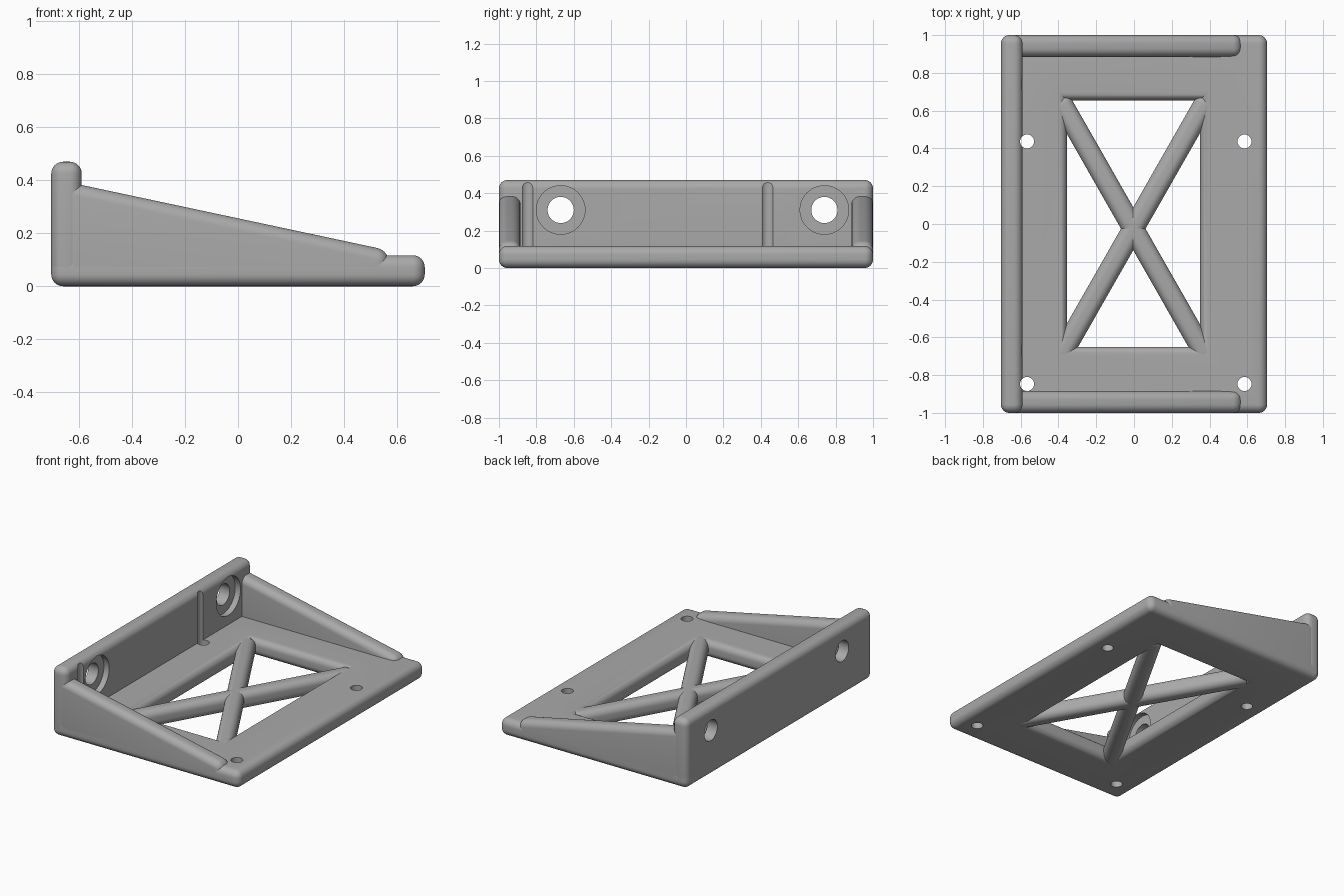
import bpy
import bmesh
from math import radians, pi
from mathutils import Matrix, Vector

cube = bpy.data.objects.get("Cube")
if cube:
    bpy.data.objects.remove(cube)

grey = bpy.data.materials.new("plain grey")
grey.use_nodes = True
COLOUR = (0.40, 0.40, 0.40, 1)
grey.diffuse_color = COLOUR
grey.node_tree.nodes["Principled BSDF"].inputs["Base Color"].default_value = COLOUR

R = 0.045          # edge rounding shared by every part
BASE = 0.117       # base thickness
X, Y = 0.705, 1.0  # half sizes
WALL = 0.115       # wall thickness


def finish(name, bm, keep_sharp=None):
    """Round the edges of a solid and make it an object."""
    bmesh.ops.recalc_face_normals(bm, faces=bm.faces)
    edges = [e for e in bm.edges if not (keep_sharp and keep_sharp(e))]
    bmesh.ops.bevel(bm, geom=edges, offset=R, segments=8, profile=0.5,
                    affect='EDGES', clamp_overlap=True)
    mesh = bpy.data.meshes.new(name)
    bm.to_mesh(mesh)
    bm.free()
    mesh.materials.append(grey)
    obj = bpy.data.objects.new(name, mesh)
    bpy.context.collection.objects.link(obj)
    return obj


def box(bm, low, high):
    low, high = Vector(low), Vector(high)
    matrix = Matrix.Translation((low + high) / 2) @ Matrix.Diagonal((*(high - low), 1))
    bmesh.ops.create_cube(bm, size=1, matrix=matrix)


def rounded_box(name, low, high):
    bm = bmesh.new()
    box(bm, low, high)
    return finish(name, bm)


def extrude(bm, face, vector):
    made = bmesh.ops.extrude_face_region(bm, geom=face)
    verts = [g for g in made["geom"] if isinstance(g, bmesh.types.BMVert)]
    bmesh.ops.translate(bm, verts=verts, vec=vector)


# Base frame with a rectangular window, inner upright corners left mitred
def base_frame():
    bm = bmesh.new()

    def ring(x0, x1, y0, y1):
        return [bm.verts.new((x, y, 0)) for x, y in
                ((x0, y0), (x1, y0), (x1, y1), (x0, y1))]

    outer = ring(-X, X, -Y, Y)
    inner = ring(-0.355, 0.35, -0.65, 0.655)
    faces = [bm.faces.new((outer[i], outer[i - 3], inner[i - 3], inner[i]))
             for i in range(4)]
    extrude(bm, faces, (0, 0, BASE))

    def skip(edge):
        a, b = (v.co for v in edge.verts)
        upright = abs(a.z - b.z) > 0.01
        flat = all(abs(f.normal.z) > 0.9 for f in edge.link_faces)
        return flat or (upright and abs(a.x) < 0.5)

    return finish("base_frame", bm, skip)


# Sloping side rib, its ends buried in the wall and the base
def side_rib(name, y0):
    bm = bmesh.new()
    outline = ((-0.66, 0), (0.57, 0), (0.57, 0.135), (-0.66, 0.397))
    face = bm.faces.new([bm.verts.new((x, y0, z)) for x, z in outline])
    extrude(bm, [face], (0, WALL, 0))
    return finish(name, bm)


frame = base_frame()
wall = rounded_box("mounting_wall", (-X, -Y, 0), (-X + WALL, Y, 0.47))
parts = [frame, wall, side_rib("right_rib", -Y), side_rib("left_rib", Y - WALL)]

# Crossed struts in the window
for name, side in (("strut_rising", -1), ("strut_falling", 1)):
    strut = rounded_box(name, (-0.0565, -0.8, 0), (0.0565, 0.8, BASE))
    strut.data.transform(Matrix.Translation((-0.004, -0.025, 0))
                         @ Matrix.Rotation(radians(29.7 * side), 4, 'Z'))
    parts.append(strut)


# Round cuts
def drill(targets, centre, radius, depth, axis):
    bm = bmesh.new()
    turn = Matrix.Rotation(pi / 2, 4, 'Y') if axis == 'X' else Matrix()
    bmesh.ops.create_cone(bm, cap_ends=True, segments=48, radius1=radius,
                          radius2=radius, depth=depth,
                          matrix=Matrix.Translation(centre) @ turn)
    mesh = bpy.data.meshes.new("cutter")
    bm.to_mesh(mesh)
    bm.free()
    cutter = bpy.data.objects.new("cutter", mesh)
    cutter.hide_render = True
    bpy.context.collection.objects.link(cutter)
    for target in targets:
        mod = target.modifiers.new("cut", 'BOOLEAN')
        mod.operation, mod.solver, mod.object = 'DIFFERENCE', 'EXACT', cutter
        bpy.context.view_layer.objects.active = target
        bpy.ops.object.modifier_apply(modifier=mod.name)
    bpy.data.objects.remove(cutter)


# Base screw holes; the inner pair also grooves the wall
for y in (0.437, -0.847):
    drill([frame, wall], (-0.566, y, 0.3), 0.037, 1, 'Z')
    drill([frame], (0.585, y, 0.3), 0.037, 1, 'Z')

# Wall screw holes with counterbores on the inner side
for y in (-0.67, 0.74):
    drill([wall], (-X, y, 0.31), 0.07, 0.5, 'X')
    drill([wall], (-X + WALL, y, 0.31), 0.13, 0.08, 'X')

# Smooth shading with crisp corners
for part in parts:
    bpy.ops.object.select_all(action='DESELECT')
    part.select_set(True)
    bpy.context.view_layer.objects.active = part
    bpy.ops.object.shade_smooth_by_angle(angle=radians(30))
